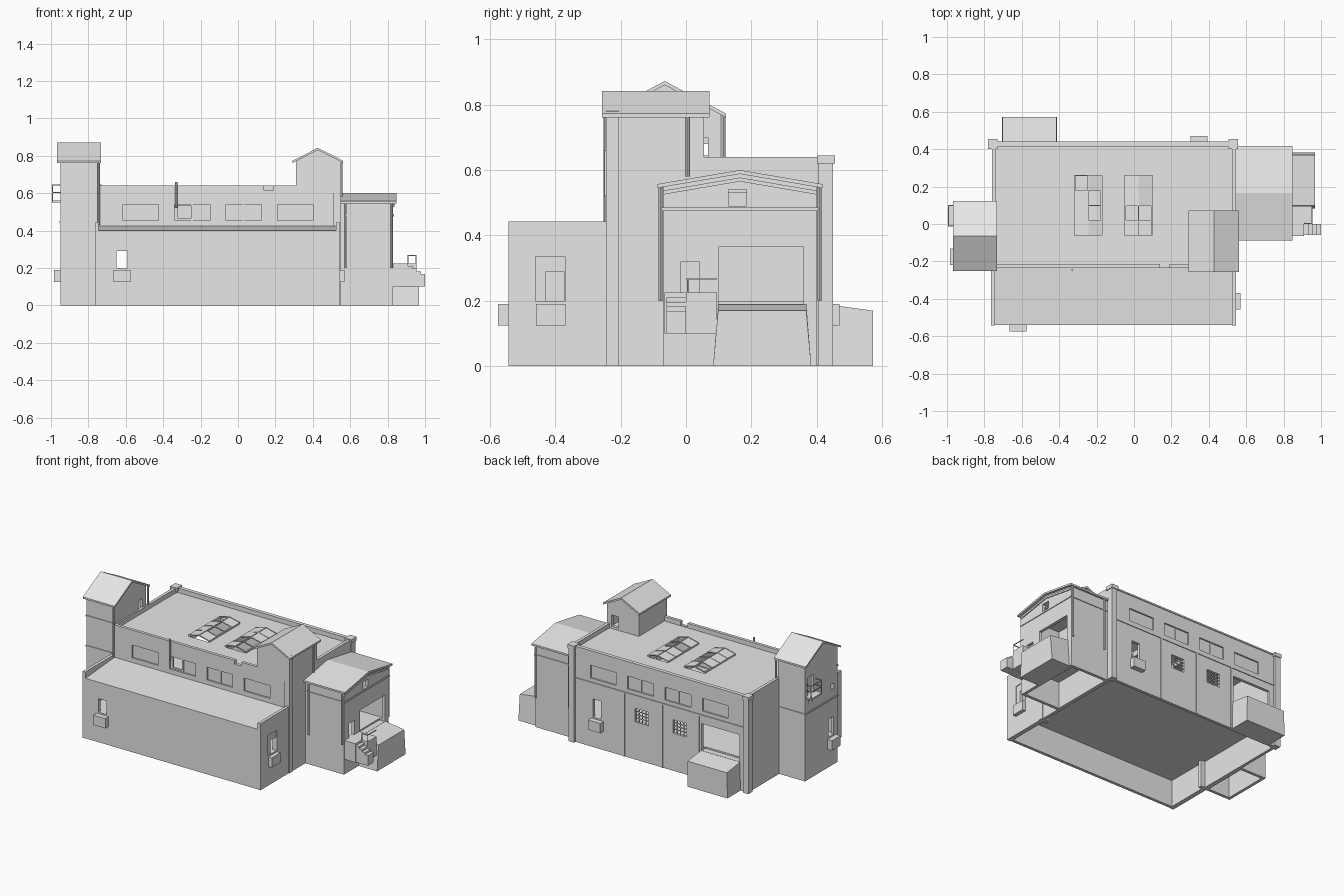
import bpy, bmesh

if "Cube" in bpy.data.objects:
    bpy.data.objects.remove(bpy.data.objects["Cube"], do_unlink=True)

WALL = .02
FLOOR = .2
TRIM = .005
FACES = ("+x", "-x", "+y", "-y")

shade = .8, .8, .8, 1
grey = bpy.data.materials.new("plain_grey")
grey.diffuse_color = shade
grey.use_nodes = True
grey.node_tree.nodes["Principled BSDF"].inputs["Base Color"].default_value = shade


def finish(name, bm):
    bmesh.ops.recalc_face_normals(bm, faces=bm.faces)
    mesh = bpy.data.meshes.new(name)
    bm.to_mesh(mesh)
    bm.free()
    mesh.materials.append(grey)
    obj = bpy.data.objects.new(name, mesh)
    bpy.context.collection.objects.link(obj)
    return obj


def prism(name, axis, profile, start, end):
    """Extrude a (y, z) profile along x, or an (x, z) profile along y."""
    bm = bmesh.new()
    near, far = [[bm.verts.new((t, u, z) if axis == "x" else (u, t, z)) for u, z in profile]
                 for t in (start, end)]
    bm.faces.new(near)
    bm.faces.new(far)
    for i in range(len(profile)):
        bm.faces.new((near[i - 1], near[i], far[i], far[i - 1]))
    return finish(name, bm)


def box(name, left, right, front, back, low, high):
    return prism(name, "x", [(front, low), (back, low), (back, high), (front, high)], left, right)


def pipe(name, x, y, low, high, radius=.006):
    bm = bmesh.new()
    bmesh.ops.create_cone(bm, cap_ends=True, segments=8, radius1=radius, radius2=radius,
                          depth=high - low)
    bmesh.ops.translate(bm, verts=bm.verts, vec=(x, y, (low + high) / 2))
    return finish(name, bm)


def span(owner, axis):
    values = [v.co[axis] for v in owner.data.vertices]
    return min(values), max(values)


def carve(owner, region):
    cutter = box("cutter", *region)
    cutter.hide_render = True
    mod = owner.modifiers.new("cut", "BOOLEAN")
    mod.operation, mod.solver, mod.object = "DIFFERENCE", "EXACT", cutter
    bpy.context.view_layer.objects.active = owner
    bpy.ops.object.modifier_apply(modifier=mod.name)
    bpy.data.objects.remove(cutter, do_unlink=True)


def on_face(owner, face, centre, width, low, high, out, inward):
    """Bounds of a block straddling one outer face of its owner."""
    axis = "xy".index(face[1])
    sign = 1 if face[0] == "+" else -1
    wall = sign * max(sign * end for end in span(owner, axis))
    across = sorted((wall + sign * out, wall - sign * inward))
    along = [centre - width / 2, centre + width / 2]
    return (along + across if axis else across + along) + [low, high]


def opening(owner, face, centre, width, low, high, depth=2 * WALL):
    carve(owner, on_face(owner, face, centre, width, low, high, WALL, depth))


def attach(name, owner, face, centre, width, low, high, out, inward=WALL / 2):
    return box(name, *on_face(owner, face, centre, width, low, high, out, inward))


def hollow(owner, low, high):
    left, right = span(owner, 0)
    front, back = span(owner, 1)
    carve(owner, (left + WALL, right - WALL, front + WALL, back - WALL, low, high))


def rooms(owner, ceiling):
    hollow(owner, FLOOR, ceiling)
    hollow(owner, -WALL, FLOOR - WALL)


def band(name, owner, low, faces=FACES):
    for face in faces:
        first, last = span(owner, "yx".index(face[1]))
        attach(name, owner, face, (first + last) / 2, last - first + 2 * TRIM,
               low, low + .01, TRIM)


def chevron(name, axis, middle, half, eave, ridge, start, end, thick=.012):
    line = [(middle - half, eave), (middle, ridge), (middle + half, eave)]
    top = [(u, z + thick) for u, z in reversed(line)]
    return prism(name, axis, line + top, start, end)


def gabled(name, axis, middle, half, base, eave, rise, start, end):
    """Gabled body with an overhanging roof slab."""
    body = prism(name, axis, [(middle - half, base), (middle + half, base),
                              (middle + half, eave), (middle, eave + rise),
                              (middle - half, eave)], start, end)
    over = .017
    chevron(name + "_roof", axis, middle, half + over, eave - rise * over / half,
            eave + rise, start - over, end + over)
    return body


def dock(name, owner, face, centre, width, splay):
    """Loading dock with splayed sides and a top falling outward."""
    obj = attach(name, owner, face, centre, width, 0, FLOOR - .01, .137)
    axis = "xy".index(face[1])
    outer = span(obj, axis)[1]
    for v in obj.data.vertices:
        if v.co.z > 0:
            v.co[1 - axis] += (centre - v.co[1 - axis]) * splay
            if outer - v.co[axis] < TRIM:
                v.co.z -= WALL


# Main hall with raised floor, sunken flat roof and recessed clerestory windows
hall = box("hall", -.76, .545, -.235, .435, 0, .64)
rooms(hall, .59)
hollow(hall, .61, .7)
for i in range(4):
    centre = -.52 + i * .275
    for face in ("+y", "-y"):
        opening(hall, face, centre, .19, .455, .54, WALL / 2)
        if i in (1, 2):
            attach("clerestory_mullion", hall, face, centre, WALL / 2, .455, .54, -TRIM)
opening(hall, "-y", -.285, .07, .465, .535)
opening(hall, "-y", .165, .05, .615, .7)
opening(hall, "+y", -.56, .28, FLOOR - .01, .37)
opening(hall, "+y", .35, .06, FLOOR, .32)
for centre in (-.26, .02):
    opening(hall, "+y", centre, .1, .25, .34)
    for k in (-1, 0, 1):
        bar = .295 + k * .022
        attach("window_bar", hall, "+y", centre + k * .025, TRIM, .25, .34, -TRIM)
        attach("window_crossbar", hall, "+y", centre, .1, bar, bar + TRIM, -TRIM)
band("back_string_course", hall, .42, ["+y"])
band("back_cornice", hall, .63, ["+y"])
for centre in (-.4, -.13, .15):
    attach("back_joint_strip", hall, "+y", centre, WALL / 2, 0, .42, TRIM)
for centre in (-.755, .53):
    pilaster = attach("back_pilaster", hall, "+y", centre, 2 * WALL, 0, .62, .015, .03)
    for face in FACES:
        attach("pilaster_cap", pilaster, face, span(pilaster, "yx".index(face[1]))[0] + WALL,
               2.5 * WALL, .62, .645, TRIM, WALL)
attach("front_pilaster", hall, "-y", .53, 2 * WALL, 0, .78, .01, .03)
pipe("vent_pipe", -.33, -.245, .52, .66)

# Roof lights: low gabled glazing with some panes missing
pitch = .08
start = -.06
for x, missing in ((-.245, ("R1", "R2", "L3")), (.025, ("L1", "R1", "R0"))):
    carve(hall, (x - .07, x + .07, start, start + 4 * pitch, .55, .7))
    for side, sign in (("L", -1), ("R", 1)):
        edge = x + sign * .072
        box("skylight_curb", edge - TRIM, edge + TRIM, start, start + 4 * pitch, .58, .62)
        for row in range(4):
            if side + str(row) not in missing:
                y = start + row * pitch
                low, high = (edge, .615), (x, .633)
                prism("skylight_pane", "y", [low, high, (x, high[1] + TRIM),
                                             (edge, low[1] + TRIM)], y, y + pitch)
    for row in range(5):
        y = start + row * pitch
        chevron("skylight_rib", "y", x, .075, .615, .633, y - TRIM / 2, y + TRIM / 2, .007)
    box("skylight_ridge", x - TRIM / 2, x + TRIM / 2, start, start + 4 * pitch, .63, .64)

# Low front annex: gently sloping roof between end parapets, open to the hall
annex = prism("annex", "x", [(-.54, 0), (-.54, .4), (-.22, .425), (-.22, 0)], -.755, .535)
rooms(annex, .38)
for owner, face in ((hall, "-y"), (annex, "+y")):
    opening(owner, face, -.11, 1.2, FLOOR, .38)
    opening(owner, face, -.11, 1.2, -WALL, FLOOR - WALL)
opening(annex, "-y", -.62, .06, FLOOR, .29)
for face, x in (("-x", -.755), ("+x", .535)):
    parapet = box("annex_end_wall", x - .01, x + .01, -.543, -.23, 0, .443)
    if face == "+x":
        opening(parapet, face, -.415, .09, FLOOR, .335, TRIM)
        for owner in (annex, parapet):
            opening(owner, face, -.4, .055, FLOOR, .29)

# Stair tower at the front corner
tower = gabled("tower", "x", -.065, .17, 0, .77, .09, -.95, -.75)
rooms(tower, .75)
opening(tower, "-x", .045, .06, .56, .68)
opening(tower, "-x", -.17, .055, FLOOR, .32)
for centre in (.045, -.185):
    opening(tower, "-x", centre, .03, .5, .54)
opening(tower, "+x", .045, .045, .62, .7)
band("tower_string_course", tower, .44)
band("tower_upper_course", tower, .64, ["-y"])
pipe("tower_front_downpipe", -.745, -.247, .43, .77)
pipe("tower_back_downpipe", -.745, .115, .62, .77)

# Tower balcony with rails
balcony = attach("balcony_floor", tower, "-x", .045, .11, .55, .56, .045)
for y in span(balcony, 1):
    pipe("balcony_post", -.992, y, .55, .645, TRIM / 2)
for z in (.6, .64):
    box("balcony_rail", -.995, -.99, *span(balcony, 1), z, z + TRIM)
    for y in span(balcony, 1):
        box("balcony_side_rail", *span(balcony, 0), y - TRIM / 2, y + TRIM / 2, z, z + TRIM)

# Small house on the roof
hut = gabled("roof_house", "y", .427, .118, .6, .77, .06, -.24, .055)
hollow(hut, .615, .75)
opening(hut, "+y", .485, .05, .625, .7)
pipe("roof_house_downpipe", .552, .005, .58, .77)

# Gabled side wing with loading door, entry door and gable window
wing = gabled("wing", "x", .165, .235, 0, .548, .04, .53, .83)
rooms(wing, .53)
opening(wing, "+x", .23, .26, FLOOR - .01, .365)
opening(wing, "+x", .012, .055, .225, .32)
opening(wing, "+x", .157, .055, .49, .54)
band("wing_string_course", wing, .475)
chevron("wing_gable_trim", "x", .165, .235, .525, .565, .825, .836)
for y in (-.078, .408):
    for x in (.575, .822):
        pipe("wing_downpipe", x, y, FLOOR, .55)

dock("wing_dock", wing, "+x", .233, .3, .1)
dock("back_dock", hall, "+y", -.558, .295, .02)

# Entry landing and steps beside the wing dock
attach("entry_landing", wing, "+x", -.03, .07, .1, .225, .08)
attach("entry_platform", wing, "+x", .048, .095, .1, .225, .125)
tread = .0225
for i in range(4):
    x = .91 + i * tread
    box("entry_step", x, x + tread, start, 0, .1, .21 - i * .014)
for x in (.91, .952):
    pipe("entry_rail_post", x, TRIM, .22, .27, TRIM / 2)
box("entry_handrail", .91, .955, 0, TRIM, .265, .27)
box("entry_end_rail", .95, .955, 0, .095, .265, .27)

# Door stoops
for owner, face, centre in ((annex, "-y", -.62), (annex, "+x", -.413),
                            (hall, "+y", .348), (tower, "-x", -.175)):
    attach("door_stoop", owner, face, centre, .09, .125, FLOOR - .01, .035)
